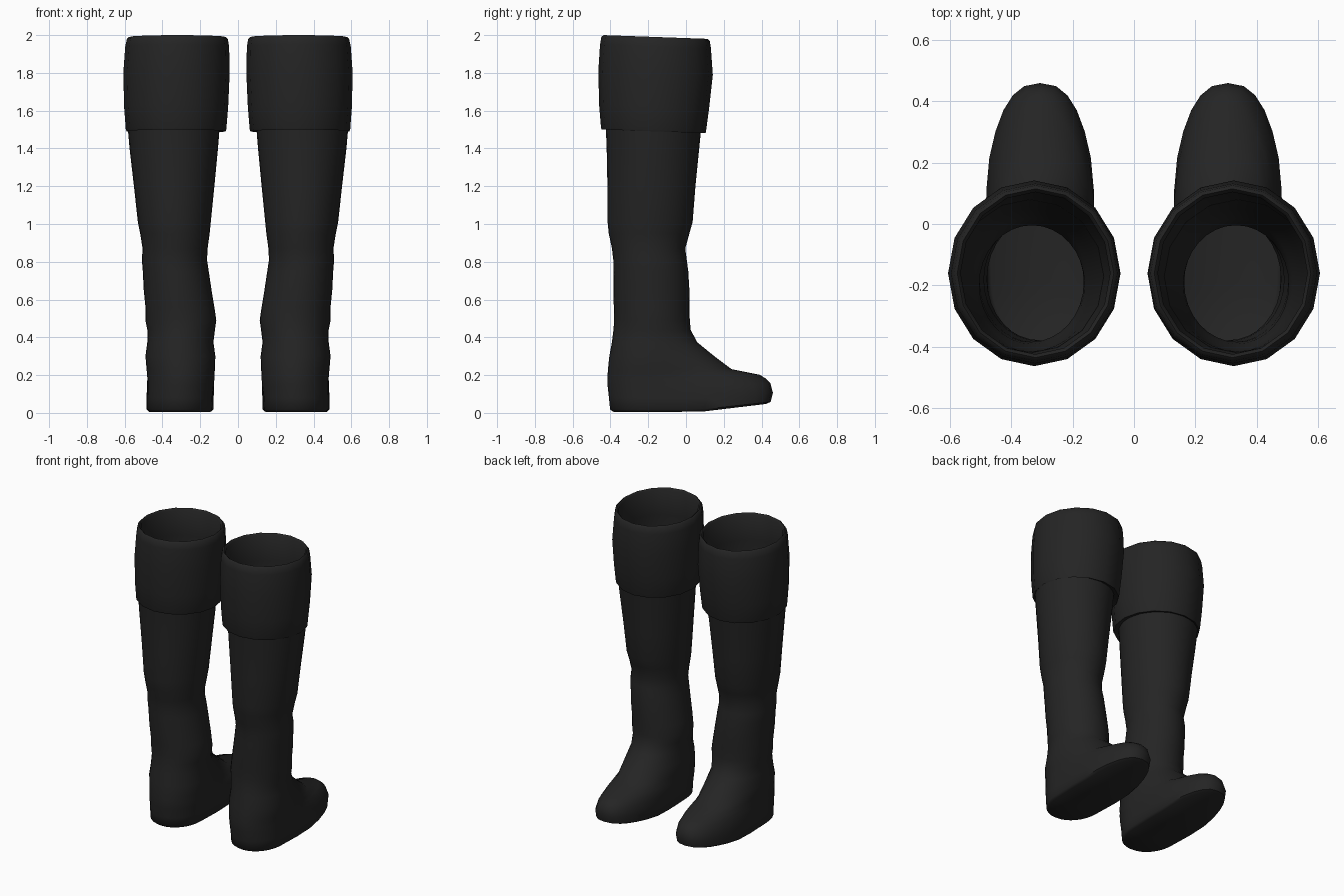
import bpy, bmesh, math

black = bpy.data.materials.new("black leather")
black.diffuse_color = (0.018, 0.018, 0.018, 1)


def ring(bm, n, z, x0, x1, y0, y1, yc=None, p=2.0, bulge=0.0, tilt=0.0, lift=0.0):
    """Horizontal egg-shaped ring: front half may be longer, squarer and wider."""
    yc = (y0 + y1) / 2 if yc is None else yc
    cx, w = (x0 + x1) / 2, (x1 - x0) / 2
    out = []
    for i in range(n):
        a = 2 * math.pi * i / n
        c, s = math.cos(a), math.sin(a)
        if c > 0:
            c = c ** (2 / p)
            s = math.copysign(abs(s) ** (2 / p), s)
            y = yc + (y1 - yc) * c
            s *= 1 + bulge * min(1, c * 1.6)
        else:
            y = yc + (yc - y0) * c
        zz = z + tilt * (y + 0.16) + lift * max(0, y - 0.08)
        out.append(bm.verts.new((cx + w * s, y, zz)))
    return out


def loft(bm, rings):
    for a, b in zip(rings, rings[1:]):
        n = len(a)
        for i in range(n):
            j = (i + 1) % n
            bm.faces.new((a[i], a[j], b[j], b[i]))


def finish(bm, name):
    bmesh.ops.recalc_face_normals(bm, faces=bm.faces)
    me = bpy.data.meshes.new(name)
    bm.to_mesh(me)
    bm.free()
    me.materials.append(black)
    ob = bpy.data.objects.new(name, me)
    bpy.context.collection.objects.link(ob)
    ob.modifiers.new("pair", 'MIRROR').use_mirror_merge = False
    bpy.ops.object.select_all(action='DESELECT')
    ob.select_set(True)
    bpy.context.view_layer.objects.active = ob
    bpy.ops.object.shade_smooth_by_angle(angle=math.radians(50))


# Foot: z, x0, x1, y0, y1, yc, front squareness, toe bulge, tilt, toe lift
foot = [
    (0.006, .150, .465, -.385, .425, -.19, 2.5, .12, 0, .12),
    (0.018, .137, .478, -.402, .448, -.19, 2.5, .12, 0, .11),
    (0.080, .135, .478, -.408, .460, -.19, 2.5, .12, 0, .07),
    (0.145, .128, .480, -.415, .447, -.19, 2.3, .07, 0, .03),
    (0.180, .125, .480, -.416, .425, -.19, 2.1, .03, 0, 0),
    (0.202, .125, .481, -.415, .390, -.19, 2.0, 0, 0, 0),
    (0.232, .122, .484, -.413, .240, -.19, 2.1, 0, 0, 0),
    (0.300, .120, .490, -.406, .150, -.19, 2.0, 0, 0, 0),
    (0.375, .130, .480, -.392, .058, -.19, 2.0, 0, 0, 0),
]
# Shaft: z, x0, x1, y0, y1
shaft = [
    (.44, .122, .480, -.384, .025), (.49, .115, .490, -.380, .020),
    (.56, .125, .490, -.382, .019), (.65, .140, .499, -.385, .018),
    (.75, .155, .504, -.385, .012), (.81, .164, .509, -.385, .004),
    (.87, .161, .505, -.392, -.004), (.95, .150, .518, -.409, .018),
    (1.01, .144, .530, -.415, .035), (1.20, .125, .551, -.416, .050),
    (1.40, .106, .574, -.420, .070), (1.50, .098, .583, -.424, .080),
]
N = 32
bm = bmesh.new()
rings = [ring(bm, N, *r) for r in foot] + [ring(bm, N, *r) for r in shaft]
loft(bm, rings)
# Sole closed with strips across the foot
s = rings[0]
bm.faces.new((s[0], s[1], s[N - 1]))
for i in range(1, N // 2 - 1):
    bm.faces.new((s[i], s[i + 1], s[N - i - 1], s[N - i]))
bm.faces.new((s[N // 2 - 1], s[N // 2], s[N // 2 + 1]))
finish(bm, "boot")

# Cuff: lip, outer wall, rounded rim, inner wall
cuff = [
    (1.500, .100, .580, -.420, .078), (1.490, .066, .590, -.447, .103),
    (1.500, .062, .594, -.450, .106), (1.620, .052, .603, -.460, .122),
    (1.800, .044, .607, -.464, .142), (1.940, .047, .597, -.455, .132),
    (1.980, .054, .588, -.448, .126), (1.990, .066, .577, -.436, .115),
    (1.978, .078, .566, -.425, .104), (1.800, .068, .586, -.440, .115),
    (1.620, .082, .585, -.435, .100), (1.490, .100, .580, -.420, .078),
]
bm = bmesh.new()
loft(bm, [ring(bm, 16, *r, tilt=-.036) for r in cuff])
finish(bm, "folded_cuff")
